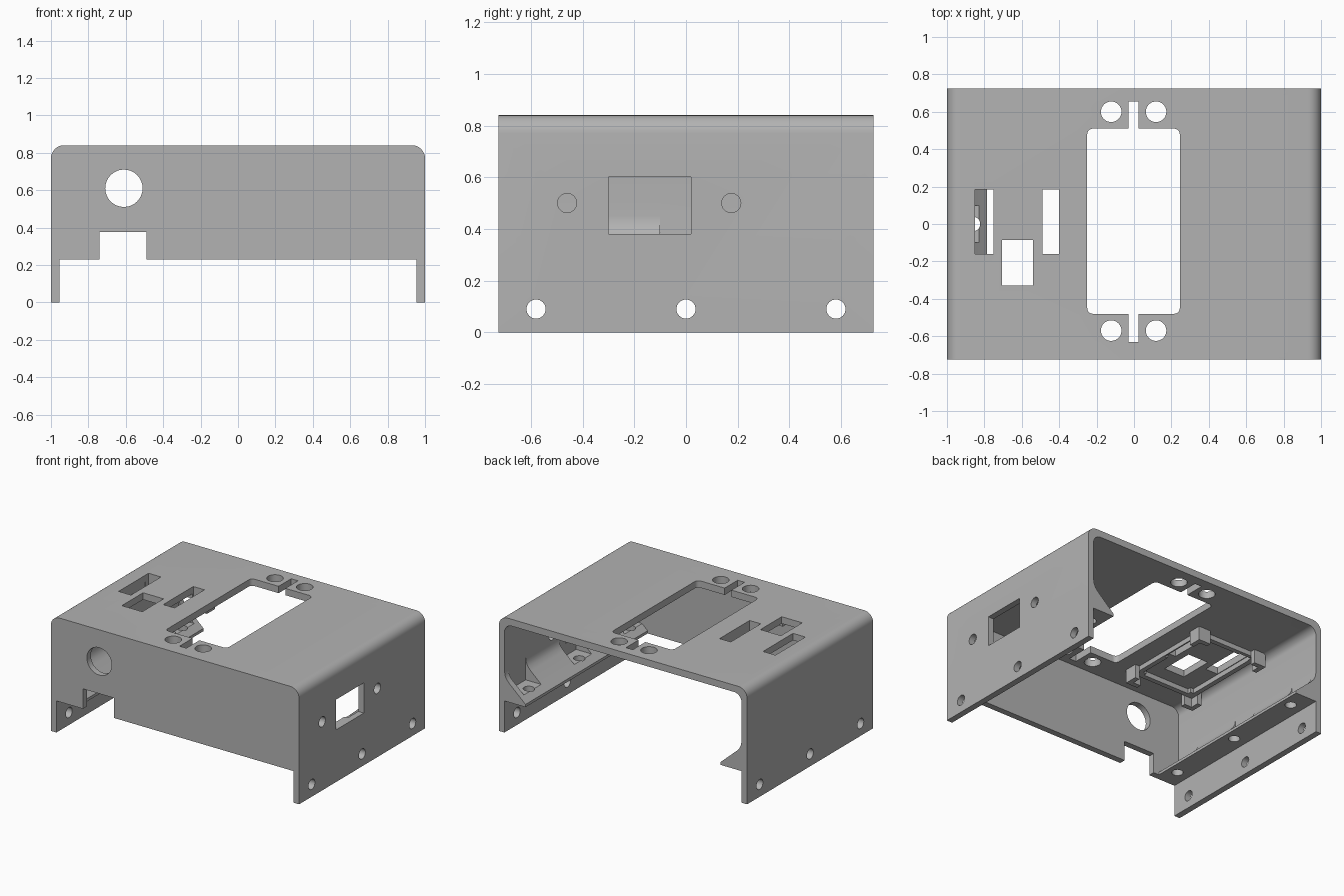
import bpy
import bmesh
from math import cos, sin, pi, radians
from mathutils import Matrix

cube = bpy.data.objects.get("Cube")
if cube:
    bpy.data.objects.remove(cube, do_unlink=True)

grey = bpy.data.materials.new("matte grey")
grey.use_nodes = True
colour = (0.45, 0.45, 0.45, 1)
grey.diffuse_color = colour
grey.node_tree.nodes["Principled BSDF"].inputs["Base Color"].default_value = colour


def make_object(name, bm):
    bmesh.ops.recalc_face_normals(bm, faces=bm.faces)
    mesh = bpy.data.meshes.new(name)
    bm.to_mesh(mesh)
    bm.free()
    mesh.materials.append(grey)
    obj = bpy.data.objects.new(name, mesh)
    bpy.context.collection.objects.link(obj)
    return obj


def box(name, x, y, z, round_z=0):
    bm = bmesh.new()
    bmesh.ops.create_cube(bm, size=1)
    for v in bm.verts:
        v.co = [lo + (c + 0.5) * (hi - lo) for c, (lo, hi) in zip(v.co, (x, y, z))]
    if round_z:
        edges = [e for e in bm.edges if abs(e.verts[0].co.z - e.verts[1].co.z) > 1e-5]
        bmesh.ops.bevel(bm, geom=edges, offset=round_z, segments=5, profile=0.5, affect='EDGES')
    return make_object(name, bm)


def rod(name, centre, radius, depth, axis):
    turn = {"x": Matrix.Rotation(pi / 2, 4, "Y"), "y": Matrix.Rotation(pi / 2, 4, "X"),
            "z": Matrix.Identity(4)}[axis]
    bm = bmesh.new()
    bmesh.ops.create_cone(bm, cap_ends=True, segments=32, radius1=radius, radius2=radius,
                          depth=depth, matrix=Matrix.Translation(centre) @ turn)
    return make_object(name, bm)


def combine(target, tool, operation):
    mod = target.modifiers.new(operation.lower(), "BOOLEAN")
    mod.operation = operation
    mod.solver = "EXACT"
    mod.object = tool
    bpy.context.view_layer.objects.active = target
    bpy.ops.object.modifier_apply(modifier=mod.name)
    bpy.data.objects.remove(tool, do_unlink=True)


def cut(tool):
    combine(enclosure, tool, "DIFFERENCE")


def add(tool):
    combine(enclosure, tool, "UNION")


def arc(cx, cz, r, steps=8):
    return [(cx + r * cos(pi / 2 * i / steps), cz + r * sin(pi / 2 * i / steps))
            for i in range(steps + 1)]


# Folded cover: roof, both side walls and the sloped mounting ledges
WALL, ROOF, HALF_Y, LEDGE_Z = 0.955, 0.79, 0.725, 0.23
outer = [(1, 0)] + arc(0.93, 0.77, 0.07)
inner = [(WALL, 0), (WALL, LEDGE_Z), (0.785, LEDGE_Z), (0.785, 0.25), (0.915, 0.366),
         (0.937, 0.39), (0.95, 0.417), (WALL, 0.45)] + arc(WALL - 0.06, ROOF - 0.06, 0.06)
half = outer[::-1] + inner
profile = outer + [(-x, z) for x, z in outer[::-1]] + [(-x, z) for x, z in inner] + inner[::-1]
bm = bmesh.new()
face = bm.faces.new([bm.verts.new((x, -HALF_Y, z)) for x, z in profile])
new = bmesh.ops.extrude_face_region(bm, geom=[face])["geom"]
bmesh.ops.translate(bm, vec=(0, 2 * HALF_Y, 0),
                    verts=[v for v in new if isinstance(v, bmesh.types.BMVert)])
enclosure = make_object("enclosure", bm)

# Front wall with cable notch and round port
add(box("front_wall", (-0.97, 0.97), (-HALF_Y, -0.68), (LEDGE_Z, 0.81)))
cut(box("notch", (-0.74, -0.49), (-0.8, -0.6), (0.1, 0.375)))
cut(rod("port", (-0.61, -0.7, 0.61), 0.1, 0.2, "y"))

# Screw holes and screw pockets, repeated along both sides
for side in (-1, 1):
    for y in (-0.58, 0, 0.58):
        xs = sorted((side * 0.78, side * WALL))
        cut(box("pocket", xs, (y - 0.1, y + 0.1), (0.29, 0.5)))
        cut(rod("ledge_hole", (side * 0.86, y, 0.26), 0.038, 0.2, "z"))
        cut(rod("side_hole", (side * 0.98, y, 0.09), 0.037, 0.2, "x"))

# Socket opening with its two screws on the left wall
cut(box("socket", (0.9, 1.1), (-0.3, 0.02), (0.38, 0.6)))
for y in (-0.46, 0.175):
    cut(rod("socket_screw", (0.98, y, 0.5), 0.037, 0.2, "x"))

# Holder under the roof: thin rim and corner posts
X0, X1, Y0, Y1 = -0.89, -0.39, -0.47, 0.21
add(box("rim", (X0, X1), (Y0, Y1), (0.755, 0.8)))
cut(box("rim_inside", (X0 + 0.035, X1 - 0.035), (Y0 + 0.035, Y1 - 0.035), (0.7, ROOF)))
for x, dx in ((X0, 1), (X1, -1)):
    for y, dy in ((Y0, 1), (Y1, -1)):
        xs, ys = sorted((x - dx * 0.035, x + dx * 0.06)), sorted((y - dy * 0.035, y + dy * 0.06))
        add(box("post", xs, ys, (0.69, 0.8)))
        xs, ys = sorted((x, x + dx * 0.1)), sorted((y, y + dy * 0.1))
        cut(box("post_seat", xs, ys, (0.6, 0.755)))

# Roof openings
cut(box("screen", (-0.25, 0.245), (-0.48, 0.51), (0.6, 1), 0.03))
cut(box("screen_slot", (-0.03, 0.025), (-0.63, 0.655), (0.6, 1)))
for x in (-0.122, 0.118):
    for y in (-0.57, 0.6):
        cut(rod("roof_hole", (x, y, 0.8), 0.055, 0.3, "z"))
for x, y in (((-0.49, -0.4), (-0.16, 0.185)), ((-0.705, -0.54), (-0.33, -0.085)),
             ((-0.85, -0.75), (-0.16, 0.185))):
    cut(box("roof_slot", x, y, (0.6, 1)))

# Smooth round surfaces, sharp edges kept
bpy.ops.object.select_all(action="DESELECT")
enclosure.select_set(True)
bpy.context.view_layer.objects.active = enclosure
bpy.ops.object.shade_smooth_by_angle(angle=radians(30))
